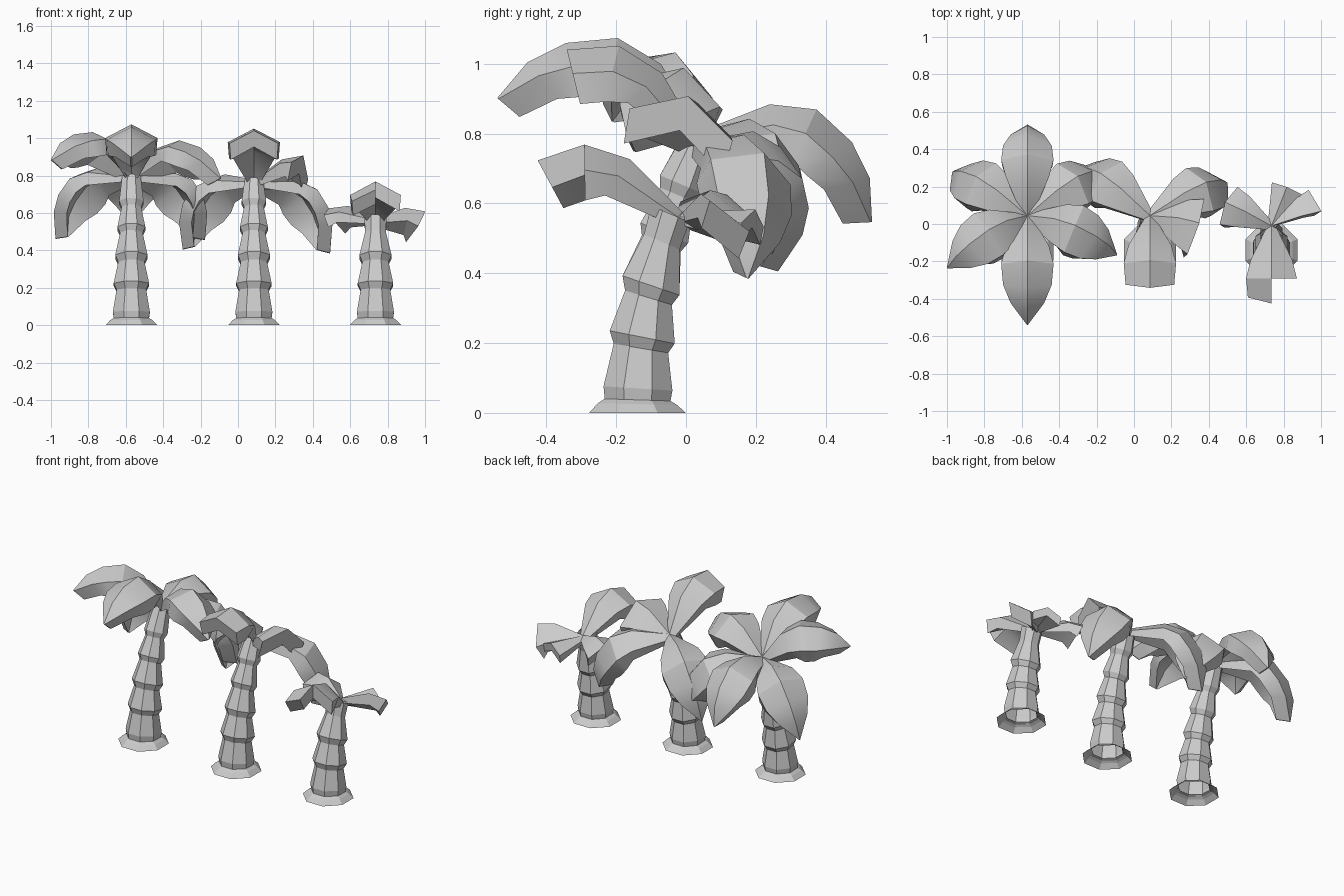
import bpy, bmesh, math
from mathutils import Vector, Matrix

if "Cube" in bpy.data.objects:
    bpy.data.objects.remove(bpy.data.objects["Cube"])

grey = bpy.data.materials.new("plain_grey")
grey.diffuse_color = (0.6, 0.6, 0.6, 1)
grey.use_nodes = True
grey.node_tree.nodes["Principled BSDF"].inputs["Base Color"].default_value = grey.diffuse_color


def finish(bm, name):
    me = bpy.data.meshes.new(name)
    bm.to_mesh(me)
    bm.free()
    me.materials.append(grey)
    ob = bpy.data.objects.new(name, me)
    bpy.context.collection.objects.link(ob)
    return ob


def lean(z):
    """y offset of the bending trunk axis at height z"""
    return -0.139 + 0.29 * z * z


def rings(name, x, rows):
    """Open eight-sided tube, rows tilt progressively with the bend."""
    bm = bmesh.new()
    prev = None
    for z, r in rows:
        rot = Matrix.Rotation(-min(0.9 * z, 0.4), 3, 'X')
        ring = []
        for i in range(8):
            a = math.radians(22.5 + 45 * i)
            p = rot @ Vector((r * 1.07 * math.cos(a), r * 1.07 * math.sin(a), 0))
            ring.append(bm.verts.new(p + Vector((x, lean(z), z))))
        if prev:
            for i in range(8):
                j = (i + 1) % 8
                bm.faces.new((prev[i], prev[j], ring[j], ring[i]))
        prev = ring
    return finish(bm, name)


# Frond spine (distance, height), shoulder half width, shoulder drop, skirt depth
SPINE = [(0, 0), (.165, .135), (.30, .163), (.428, .104), (.51, .02), (.556, -.10)]
WIDTH = [.03, .115, .14, .13, .09, .004]
DROP = [.02, .06, .075, .07, .05, .004]
SKIRT = [.03, .07, .09, .09, .085, .08]


def frond(name, root, tilt, azimuth, pitch, left=5, right=5, length=1.0, wide=1.0):
    """Thick roof-shaped leaf with a vaulted underside; each half can be cut short."""
    bm = bmesh.new()
    m = (Matrix.Translation(root) @ Matrix.Rotation(-math.radians(tilt), 4, 'X')
         @ Matrix.Rotation(math.radians(azimuth), 4, 'Z')
         @ Matrix.Rotation(-math.radians(pitch), 4, 'Y'))
    rows = []
    for k in range(6):
        p = Vector((SPINE[k][0], 0, SPINE[k][1])) * length
        a, b = SPINE[max(k - 1, 0)], SPINE[min(k + 1, 5)]
        n = Vector((b[1] - a[1], 0, a[0] - b[0])).normalized()  # towards underside
        w, d, s = WIDTH[k] * wide, DROP[k] * wide, SKIRT[k] * wide
        side = Vector((0, 1, 0))
        low = p + n * (d + s)
        pts = [low + side * w * .95, p + n * d + side * w, p,
               p + n * d - side * w, low - side * w * .95, p + n * s]
        rows.append([bm.verts.new(m @ q) for q in pts])
    for k in range(5):
        for i in range(6):
            # ring order: skirt, shoulder, spine, shoulder, skirt, underside middle
            if k < (left if i in (0, 1, 5) else right):
                j = (i + 1) % 6
                bm.faces.new((rows[k][j], rows[k][i], rows[k + 1][i], rows[k + 1][j]))
        if min(left, right) <= k < max(left, right):  # wall where one half is longer
            bm.faces.new((rows[k][2], rows[k + 1][2], rows[k + 1][5], rows[k][5]))
    # end caps
    for half, n in (((5, 0, 1, 2), left), ((2, 3, 4, 5), right)):
        if n:
            bm.faces.new([rows[n][i] for i in half])
            bm.faces.new([rows[0][i] for i in reversed(half)])
    loose = [v for v in bm.verts if not v.link_faces]
    bmesh.ops.delete(bm, geom=loose, context='VERTS')
    bmesh.ops.recalc_face_normals(bm, faces=bm.faces)
    return finish(bm, name)


TRUNK = [(.035, .095), (.07, .1), (.185, .08), (.217, .096), (.33, .071), (.365, .087),
         (.485, .061), (.515, .075), (.625, .053), (.655, .066), (.79, .05)]

# name, x, trunk rows, crown root (y, z), tilt, fronds (azimuth, pitch, left, right, length, width)
TREES = [
    ("tall", -.57, TRUNK, (.045, .808), 17.5, [
        (270, 1.8, 5, 5, 1.05, 1), (90, -.5, 5, 5, .98, 1), (214, 9, 5, 5, .92, 1),
        (338, 1, 5, 5, .93, 1), (144, -18, 5, 5, 1.01, 1), (37, -19, 5, 5, 1, 1)]),
    ("middle", .085, TRUNK[:10] + [(.77, .05)], (.045, .778), 17.5, [
        (270, 3, 3, 3, 1.06, 1), (344, -6.5, 2, 2, .87, 1.15),
        (140, -20, 5, 5, 1.02, 1), (31, -25, 5, 5, 1.03, 1)]),
    ("short", .735, TRUNK[:6] + [(.49, .056), (.57, .06)], (-.01, .575), 10, [
        (270, -4, 2, 3, 1, .97), (15, -19, 2, 0, .82, 1),
        (155, -14, 2, 2, .83, .8), (68, -28, 1, 1, 1.05, .75)]),
]

for name, x, rows, (ry, rz), tilt, leaves in TREES:
    # flared foot and segmented trunk
    rings(name + "_foot", x, [(0, .140), (.025, .115), (.042, .088)])
    rings(name + "_trunk", x, rows)
    # crown of fronds
    for i, (az, pitch, l, r, ln, wd) in enumerate(leaves):
        ob = frond(f"{name}_frond_{i + 1}", Vector((x, ry, rz)), tilt, az, pitch, l, r, ln, wd)
        bpy.ops.object.select_all(action='DESELECT')
        ob.select_set(True)
        bpy.context.view_layer.objects.active = ob
        bpy.ops.object.shade_smooth_by_angle(angle=math.radians(30))
